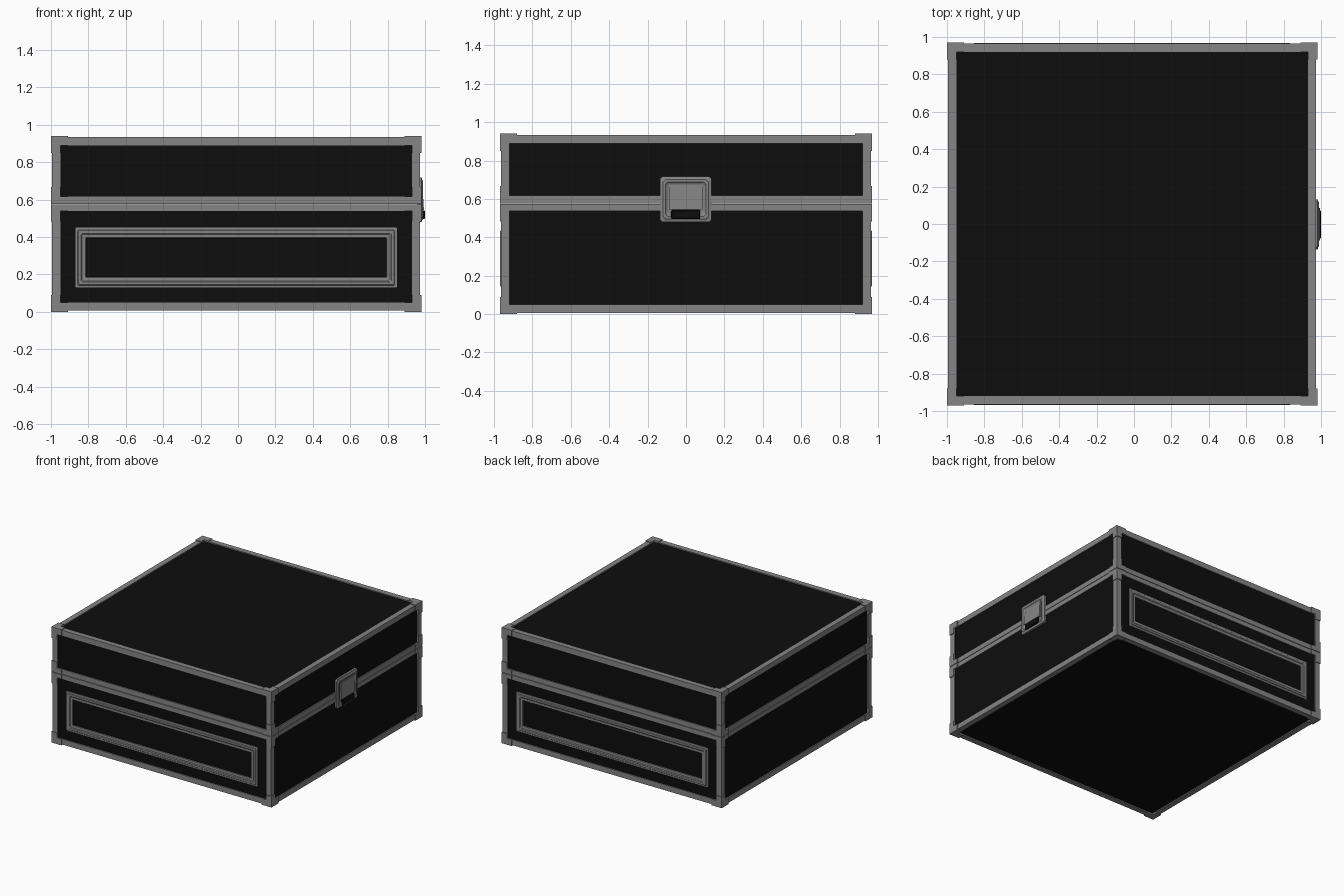
import bpy, bmesh
from mathutils import Vector

if "Cube" in bpy.data.objects:
    bpy.data.objects.remove(bpy.data.objects["Cube"])


def material(name, v):
    m = bpy.data.materials.new(name)
    m.diffuse_color = (v, v, v, 1)
    m.use_nodes = True
    m.node_tree.nodes["Principled BSDF"].inputs["Base Color"].default_value = m.diffuse_color
    return m


METAL = material("grey metal", 0.235)
BLACK = material("black laminate", 0.004)
CX, HX, HY = -0.01, 0.99, 0.97      # case centre and outer half sizes
LIP, RAIL, ARM = 0.006, 0.05, 0.09  # corner overhang, rail width, corner length


def finish(name, bm, mat):
    bmesh.ops.recalc_face_normals(bm, faces=bm.faces)
    me = bpy.data.meshes.new(name)
    bm.to_mesh(me)
    bm.free()
    me.materials.append(mat)
    ob = bpy.data.objects.new(name, me)
    bpy.context.collection.objects.link(ob)
    return ob


def box(bm, lo, hi):
    vs = bmesh.ops.create_cube(bm, size=1)["verts"]
    for v in vs:
        v.co = Vector([(a + b) / 2 + c * (b - a) for a, b, c in zip(lo, hi, v.co)])


def span(centre, half, side, length):
    """Interval of given length starting at the outer side and running inward."""
    a = centre + side * half
    return sorted((a, a - side * length))


def boxes(name, mat, spans):
    bm = bmesh.new()
    for s in spans:
        box(bm, [i[0] for i in s], [i[1] for i in s])
    return finish(name, bm, mat)


def shell(name, z0, z1, seam):
    """Half of the case: black core, metal rails and corner caps. seam = -1 bottom, 1 top."""
    zlo = z0 + (LIP if seam > 0 else 0)
    zhi = z1 - (LIP if seam < 0 else 0)
    wlo = 0.04 if seam < 0 else RAIL - LIP
    whi = 0.035 if seam > 0 else RAIL - LIP
    d = 0.014
    boxes(name + "_panels", BLACK, [[(CX - HX + d, CX + HX - d), (-HY + d, HY - d),
          (z0 + (d if seam > 0 else 0), z1 - (d if seam < 0 else 0))]])
    hx, hy, w = HX - LIP, HY - LIP, RAIL - LIP
    zr = [(zlo, zlo + wlo), (zhi - whi, zhi)]
    full = [(CX - hx, CX + hx), (-hy, hy), (zlo, zhi)]
    rails, caps = [], []
    for sx in (-1, 1):
        X, XA, XC = span(CX, hx, sx, w), span(CX, HX, sx, ARM), span(CX, HX, sx, RAIL)
        for z in zr:
            rails.append([X, full[1], z])
        for sy in (-1, 1):
            rails.append([X, span(0, hy, sy, w), full[2]])
            YA, YC = span(0, HY, sy, ARM), span(0, HY, sy, RAIL)
            for za, zc in (((z0, z0 + ARM), (z0, zr[0][1])), ((z1 - ARM, z1), (zr[1][0], z1))):
                caps += [[XA, YC, zc], [XC, YA, zc], [XC, YC, za]]
    for sy in (-1, 1):
        for z in zr:
            rails.append([full[0], span(0, hy, sy, w), z])
    boxes(name + "_rails", METAL, rails)
    boxes(name + "_corner_caps", METAL, caps)


shell("base", 0.0, 0.573, 1)
shell("lid", 0.577, 0.94, -1)

# Mapping from (across, up, outward) to each side of the case
SIDES = {"front": lambda u, v, w: (CX + u, -w, v),
         "back": lambda u, v, w: (CX - u, w, v),
         "right": lambda u, v, w: (w, u, v)}


def frame(name, side, rect, profile, cut=0.01, mat=METAL, fill=False):
    """Stepped rectangular frame with clipped corners; profile = (inset, outward)."""
    u0, u1, v0, v1 = rect
    bm, loops = bmesh.new(), []
    for i, w in profile:
        a, b, c, d = u0 + i, u1 - i, v0 + i, v1 - i
        k = cut
        pts = [(a + k, c), (b - k, c), (b, c + k), (b, d - k),
               (b - k, d), (a + k, d), (a, d - k), (a, c + k)]
        loops.append([bm.verts.new(SIDES[side](u, v, w)) for u, v in pts])
    for p, q in zip(loops, loops[1:]):
        for j in range(8):
            n = (j + 1) % 8
            bm.faces.new((p[j], p[n], q[n], q[j]))
    if fill:
        bm.faces.new(loops[-1])
    return finish(name, bm, mat)


# Stepped dish frames on front and back
STEPS = [(0, 0.95), (0, 0.961), (0.012, 0.963), (0.016, 0.968), (0.03, 0.968),
         (0.036, 0.963), (0.054, 0.962), (0.058, 0.95)]
for s in ("front", "back"):
    frame(s + "_dish_frame", s, (-0.86, 0.86, 0.13, 0.45), STEPS, 0.004)

# Latch on the right side: stepped plate with a shallow dish
frame("latch_plate", "right", (-0.135, 0.132, 0.48, 0.717),
      [(0, 0.96), (0, 0.982), (0.012, 0.985), (0.016, 0.989), (0.028, 0.989),
       (0.034, 0.983), (0.042, 0.979)], 0.012, fill=True)

# Latch flap leaning outward towards its lower lip
bm = bmesh.new()
prof = [(0.979, 0.675), (0.986, 0.675), (0.994, 0.545), (0.979, 0.545)]
ends = [[bm.verts.new((x, y, z)) for x, z in prof] for y in (-0.088, 0.086)]
bm.faces.new(ends[0])
bm.faces.new(ends[1])
for j in range(4):
    n = (j + 1) % 4
    bm.faces.new((ends[0][j], ends[0][n], ends[1][n], ends[1][j]))
finish("latch_flap", bm, METAL)

# Black finger grip below the flap
grip = boxes("latch_grip", BLACK, [[(0.978, 1.0), (-0.078, 0.074), (0.495, 0.543)]])
bev = grip.modifiers.new("soft edge", "BEVEL")
bev.width, bev.segments = 0.006, 1
